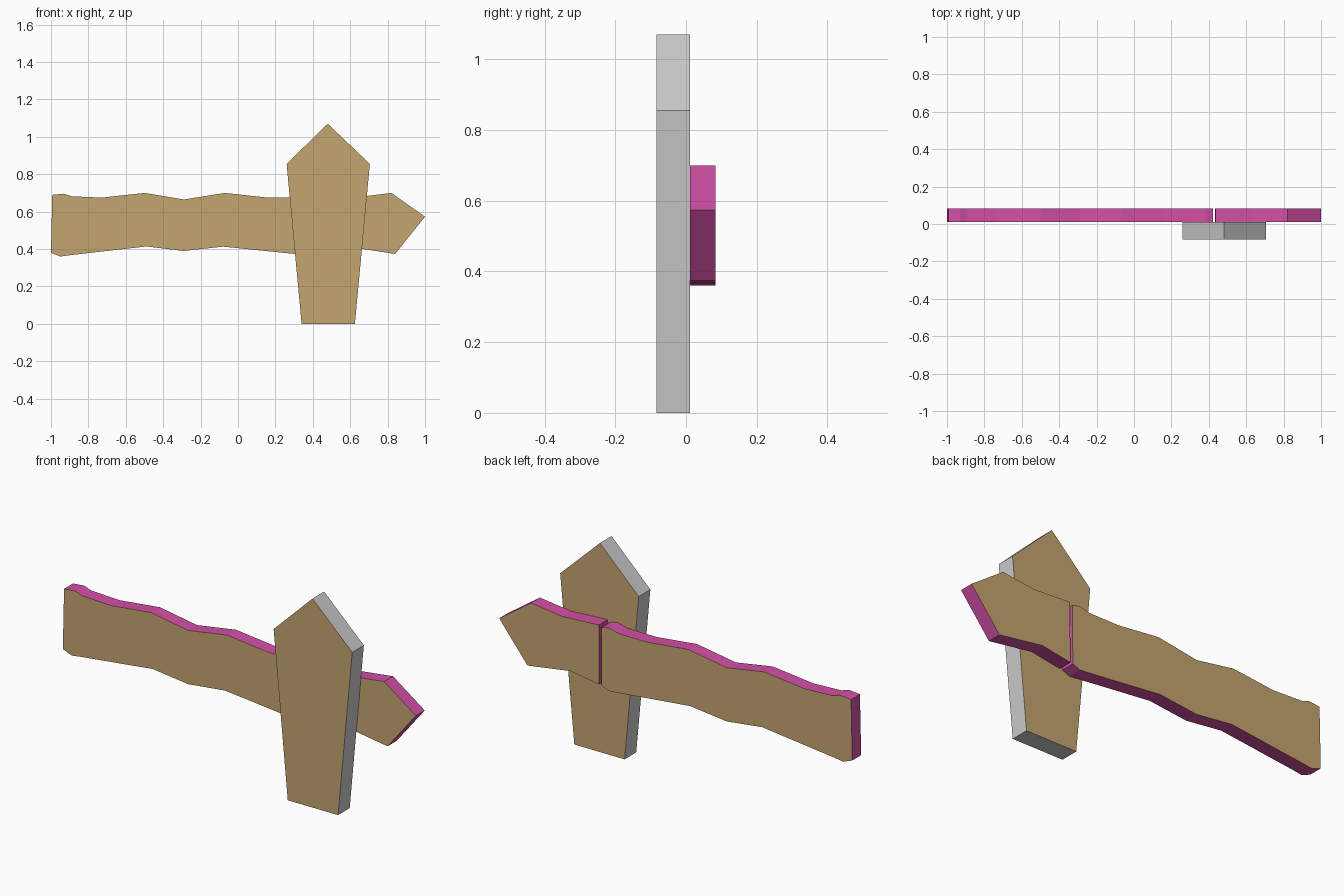
import bpy
import bmesh

if "Cube" in bpy.data.objects:
    bpy.data.objects.remove(bpy.data.objects["Cube"])


def material(name, color):
    mat = bpy.data.materials.new(name)
    mat.diffuse_color = color
    mat.use_nodes = True
    mat.node_tree.nodes["Principled BSDF"].inputs["Base Color"].default_value = mat.diffuse_color
    return mat


wood = material("wood", (0.56, 0.38, 0.16, 1))
pink = material("pink_edge", (0.65, 0.08, 0.38, 1))


def board(name, outline, y_front, y_back, edge_mat=None):
    """Extrude an (x, z) outline along y; broad faces are wood, rim uses edge_mat."""
    bm = bmesh.new()
    front = bm.faces.new([bm.verts.new((x, y_front, z)) for x, z in outline])
    res = bmesh.ops.extrude_face_region(bm, geom=[front], use_keep_orig=True)
    moved = [v for v in res["geom"] if isinstance(v, bmesh.types.BMVert)]
    bmesh.ops.translate(bm, verts=moved, vec=(0, y_back - y_front, 0))
    bmesh.ops.recalc_face_normals(bm, faces=bm.faces[:])
    for f in bm.faces:
        f.material_index = 1 if abs(f.normal.y) > 0.9 else 0
    me = bpy.data.meshes.new(name)
    bm.to_mesh(me)
    bm.free()
    me.materials.append(edge_mat)
    me.materials.append(wood)
    obj = bpy.data.objects.new(name, me)
    bpy.context.collection.objects.link(obj)
    return obj


# Upright post with pointed top
board("post", [(0.34, 0), (0.625, 0), (0.705, 0.855), (0.48, 1.07), (0.26, 0.855)],
      -0.083, 0.011)

# Long wavy plank
board("long_plank", [
    (-1.0, 0.38), (-0.95, 0.36), (-0.9, 0.367), (-0.49, 0.414), (-0.29, 0.39),
    (-0.08, 0.413), (0.31, 0.373), (0.38, 0.367), (0.42, 0.383),
    (0.422, 0.681), (0.38, 0.69), (0.325, 0.676), (0.16, 0.675), (-0.07, 0.70),
    (-0.29, 0.665), (-0.5, 0.70), (-0.73, 0.675), (-0.89, 0.682),
    (-0.93, 0.696), (-0.993, 0.69)], 0.011, 0.083, pink)

# Short arrow-shaped end of the plank, behind a thin split
board("arrow_plank", [
    (0.434, 0.385), (0.595, 0.411), (0.84, 0.374), (1.0, 0.573),
    (0.82, 0.70), (0.64, 0.678), (0.436, 0.69)], 0.011, 0.083, pink)
